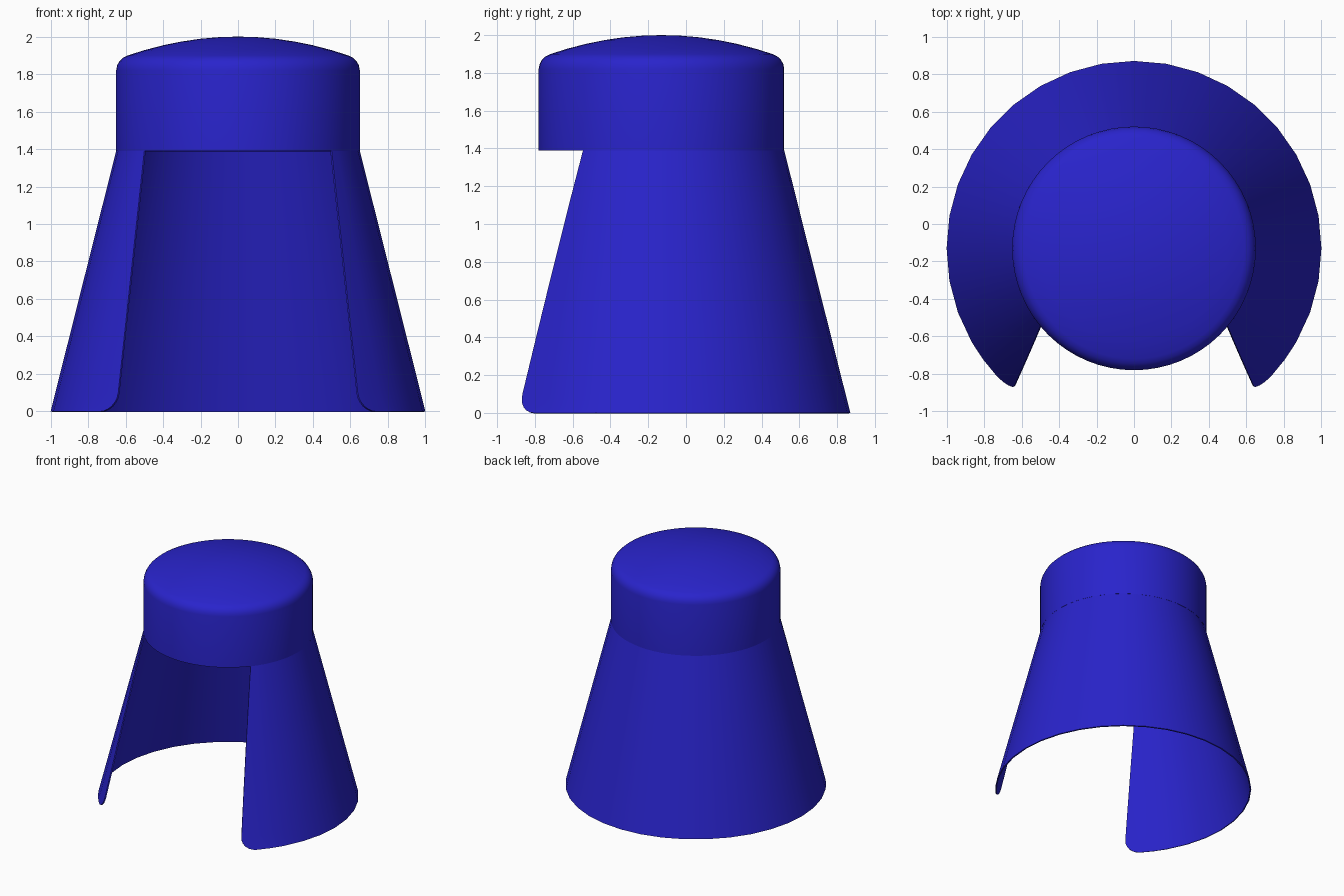
import bpy, math

if "Cube" in bpy.data.objects:
    bpy.data.objects.remove(bpy.data.objects["Cube"])

CY = -0.13        # axis of the hood in y
Z_JOIN = 1.39     # where skirt meets cap
R_TOP, R_BASE = 0.65, 1.0

blue = bpy.data.materials.new("blue")
blue.diffuse_color = (0.022, 0.017, 0.6, 1)
blue.use_nodes = True
blue.node_tree.nodes["Principled BSDF"].inputs["Base Color"].default_value = blue.diffuse_color


def point(radius, deg, z):
    """Point around the axis; 0 degrees faces the front, running towards +x."""
    a = math.radians(deg)
    return (radius * math.sin(a), CY - radius * math.cos(a), z)


def sheet(name, rows, closed=False, tip=None):
    """Thin shell from rows of points, bottom row first."""
    n = len(rows[0])
    verts = [p for row in rows for p in row]
    faces = []
    for j in range(len(rows) - 1):
        for i in range(n if closed else n - 1):
            k = (i + 1) % n
            faces.append((j * n + i, j * n + k, (j + 1) * n + k, (j + 1) * n + i))
    if tip:
        verts.append(tip)
        base = (len(rows) - 1) * n
        faces += [(base + i, base + (i + 1) % n, len(verts) - 1) for i in range(n)]
    mesh = bpy.data.meshes.new(name)
    mesh.from_pydata(verts, [], faces)
    mesh.materials.append(blue)
    obj = bpy.data.objects.new(name, mesh)
    bpy.context.collection.objects.link(obj)
    bpy.ops.object.select_all(action='DESELECT')
    obj.select_set(True)
    bpy.context.view_layer.objects.active = obj
    mod = obj.modifiers.new("thickness", 'SOLIDIFY')
    mod.thickness = 0.01
    mod.offset = -1
    bpy.ops.object.modifier_apply(modifier=mod.name)
    bpy.ops.object.shade_smooth_by_angle(angle=math.radians(35))
    return obj


# Skirt: cone open at the front, with rounded lower corners
def skirt_row(z):
    t = 1 - z / Z_JOIN
    r = R_TOP + (R_BASE - R_TOP) * t
    edge = math.degrees(math.asin((0.5 + 0.15 * t) / r))
    corner = 0.1
    if z < corner:
        edge += 7 * (1 - math.sqrt(1 - ((corner - z) / corner) ** 2))
    half = [edge, (edge + 60) / 2] + list(range(60, 180, 10))
    angles = half + [180] + [360 - a for a in reversed(half)]
    return [point(r, a, z) for a in angles]


corner_z = [0.1 * (1 - math.cos(math.radians(a))) for a in range(0, 91, 15)]
sheet("hood_skirt", [skirt_row(z) for z in corner_z + [0.4, 0.75, 1.1, Z_JOIN]])

# Cap: straight band, rounded shoulder and shallow dome
profile = [(R_TOP, Z_JOIN), (R_TOP, 1.82), (0.645, 1.846), (0.633, 1.869),
           (0.614, 1.887), (0.59, 1.899)]
profile += [(r, 2 - 0.101 * (r / 0.59) ** 2) for r in (0.5, 0.4, 0.3, 0.2, 0.1)]
SIDES = 64
sheet("hood_cap",
      [[point(r, 360 * i / SIDES, z) for i in range(SIDES)] for r, z in profile],
      closed=True, tip=(0, CY, 2.0))
